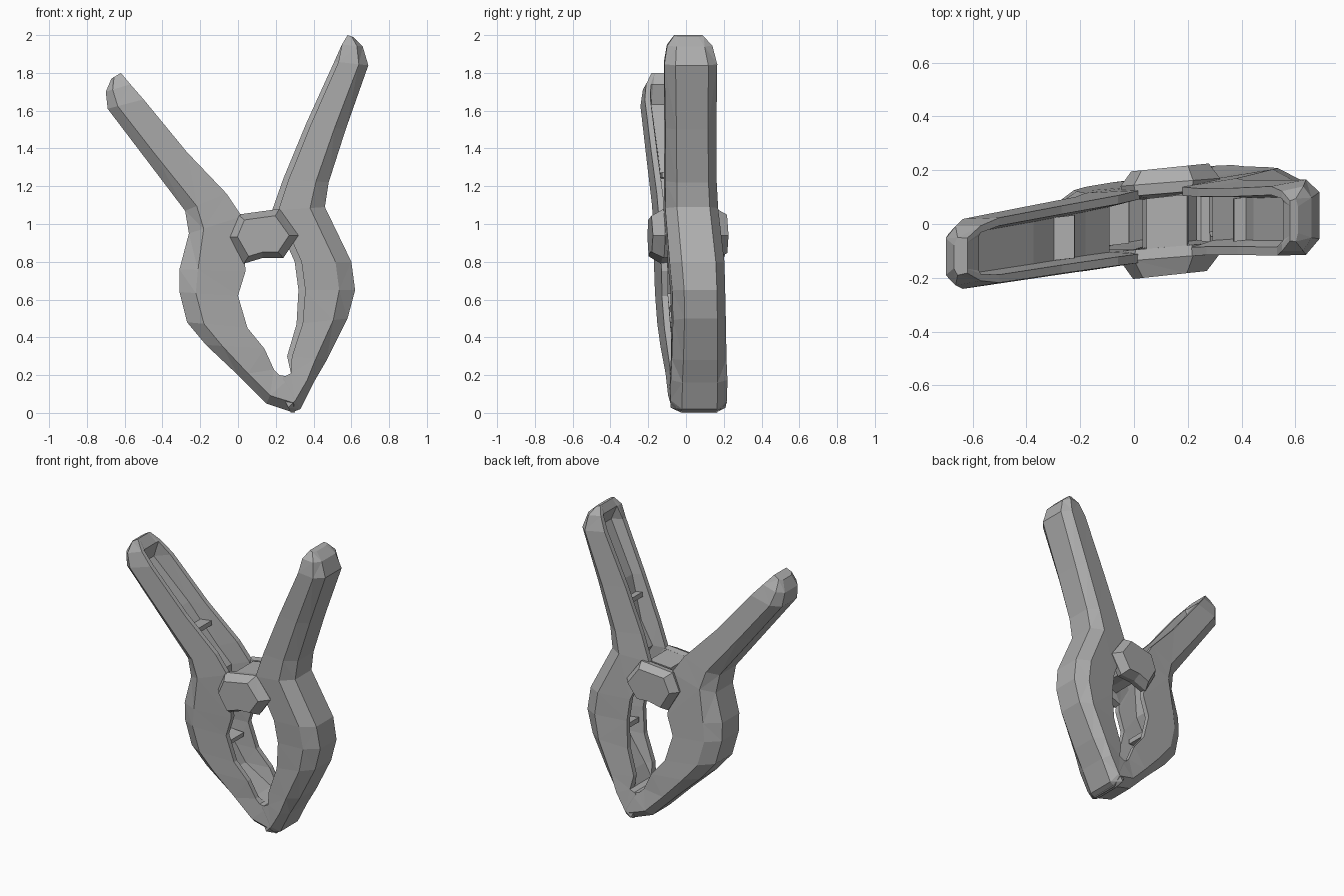
import bpy, bmesh
from mathutils import Vector

cube = bpy.data.objects.get("Cube")
if cube:
    bpy.data.objects.remove(cube, do_unlink=True)

grey = bpy.data.materials.new("plain grey")
grey.use_nodes = True
GREY = (0.42, 0.42, 0.42, 1)
grey.diffuse_color = GREY
grey.node_tree.nodes["Principled BSDF"].inputs["Base Color"].default_value = GREY


def centre_y(x, z):
    # the clamp is turned and tipped slightly
    return 0.035 + 0.115 * x - 0.045 * z


def loft(name, rings):
    """Skin closed rings of points and cap both ends, with flat triangles."""
    bm = bmesh.new()
    loops = [[bm.verts.new(p) for p in ring] for ring in rings]
    n = len(loops[0])
    for a, b in zip(loops, loops[1:]):
        for i in range(n):
            j = (i + 1) % n
            bm.faces.new((a[i], a[j], b[j], b[i]))
    bm.faces.new(loops[0])
    bm.faces.new(loops[-1])
    bmesh.ops.recalc_face_normals(bm, faces=bm.faces)
    bmesh.ops.triangulate(bm, faces=bm.faces)
    mesh = bpy.data.meshes.new(name)
    bm.to_mesh(mesh)
    bm.free()
    mesh.materials.append(grey)
    obj = bpy.data.objects.new(name, mesh)
    bpy.context.collection.objects.link(obj)
    return obj


def channel_ring(station, skew):
    """U-shaped section, hollow down to floor; skew sets the front rim back."""
    ox, oz, ix, iz, half, floor = station
    side = [(0, 0.62), (0.28, 1), (1, 0.93), (1, 0.70), (floor, 0.58)]
    front = [(min(t, 1 - skew) if floor < 0.9 else t, -w) for t, w in side]
    ring = []
    for t, w in side + front[::-1]:
        x, z = ox + (ix - ox) * t, oz + (iz - oz) * t
        ring.append((x, centre_y(x, z) + w * half, z))
    return ring


# Arms: outer x, outer z, inner x, inner z, half width, channel floor
right_arm = [
    (-0.67, 1.77, -0.62, 1.80, 0.07, 1),
    (-0.70, 1.70, -0.57, 1.74, 0.11, 0.95),
    (-0.69, 1.61, -0.50, 1.66, 0.13, 0.45),
    (-0.50, 1.36, -0.27, 1.38, 0.135, 0.55),
    (-0.28, 1.07, -0.06, 1.16, 0.14, 0.45),
    (-0.26, 0.95, 0.02, 1.04, 0.145, 0.60),
    (-0.31, 0.76, 0.04, 0.75, 0.145, 0.60),
    (-0.31, 0.64, 0.00, 0.62, 0.145, 0.45),
    (-0.27, 0.48, 0.05, 0.45, 0.145, 0.60),
    (-0.17, 0.36, 0.14, 0.34, 0.145, 0.50),
    (0.00, 0.20, 0.19, 0.23, 0.14, 0.85),
    (0.15, 0.05, 0.22, 0.20, 0.145, 1),
    (0.30, 0.00, 0.28, 0.19, 0.15, 1),
]
left_arm = [
    (0.61, 1.99, 0.58, 2.00, 0.08, 1),
    (0.66, 1.94, 0.55, 1.95, 0.12, 0.95),
    (0.69, 1.84, 0.51, 1.86, 0.14, 0.50),
    (0.57, 1.50, 0.36, 1.53, 0.135, 0.60),
    (0.48, 1.22, 0.24, 1.24, 0.135, 0.45),
    (0.46, 1.09, 0.18, 1.07, 0.14, 0.60),
    (0.60, 0.80, 0.30, 0.80, 0.145, 0.50),
    (0.62, 0.65, 0.32, 0.65, 0.14, 0.60),
    (0.58, 0.50, 0.31, 0.47, 0.14, 0.50),
    (0.47, 0.28, 0.26, 0.30, 0.145, 0.70),
    (0.40, 0.16, 0.28, 0.21, 0.15, 1),
    (0.33, 0.02, 0.24, 0.19, 0.15, 1),
    (0.28, 0.00, 0.23, 0.10, 0.145, 1),
]
for name, stations, skew in (("right_arm", right_arm, 0),
                             ("left_arm", left_arm, 0.12)):
    loft(name, [channel_ring(s, skew) for s in stations])

# Hinge: faceted bosses at front and back joined by a narrower core
outline = [(-0.05, 0.93), (0.03, 0.79), (0.13, 0.82), (0.24, 0.82),
           (0.32, 0.94), (0.22, 1.08), (0.00, 1.05)]
CX, CZ = 0.13, 0.94


def hub_ring(y, scale):
    return [(CX + (x - CX) * scale, y + 0.08 * (x - CX), CZ + (z - CZ) * scale)
            for x, z in outline]


hub_profile = [(-0.19, 0.74), (-0.125, 1), (-0.085, 0.95), (-0.075, 0.55),
               (0.105, 0.55), (0.115, 0.95), (0.155, 1), (0.21, 0.78)]
loft("hinge_hub", [hub_ring(*p) for p in hub_profile])


# Ribs bracing the inside of the hollow channels
def rib(name, start, end, half=0.08, thick=0.015):
    a, b = Vector((start[0], 0, start[1])), Vector((end[0], 0, end[1]))
    across = (b - a).normalized().cross(Vector((0, 1, 0))) * thick
    rings = []
    for p in (a, b):
        y = Vector((0, centre_y(p.x, p.z), 0))
        w = Vector((0, half, 0))
        rings.append([p + y + w + across, p + y - w + across,
                      p + y - w - across, p + y + w - across])
    loft(name, rings)


rib("right_handle_rib", (-0.33, 1.25), (-0.22, 1.26))
rib("left_handle_rib", (0.50, 1.38), (0.37, 1.40))
rib("right_jaw_rib", (-0.18, 0.56), (-0.02, 0.54))
rib("left_jaw_rib", (0.48, 0.56), (0.37, 0.57))
# Sloping plate inside the hinge
rib("hinge_plate", (0.05, 1.03), (0.20, 1.05), 0.10, 0.02)
